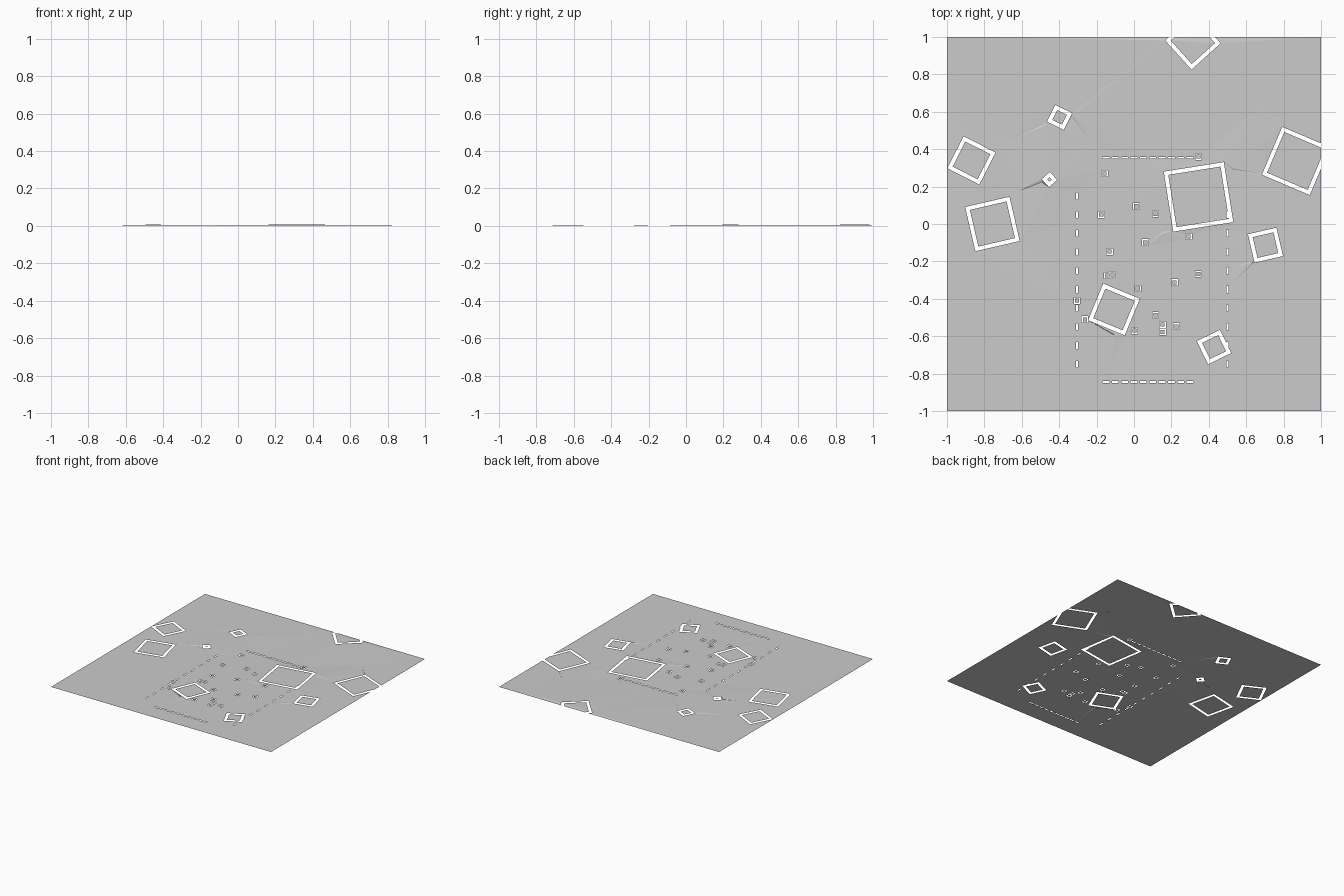
import bpy
from math import cos, sin, radians
from mathutils import Vector
from mathutils.geometry import delaunay_2d_cdt

if "Cube" in bpy.data.objects:
    bpy.data.objects.remove(bpy.data.objects["Cube"])

GROUND = 0.002
# large pads: centre x, centre y, outer side, angle, height
PADS = [
    (0.345, 0.145, 0.325, 9, 0.004), (0.315, 0.974, 0.21, 42, 0.006),
    (0.866, 0.337, 0.278, -23, 0.003), (0.703, -0.113, 0.156, 13, 0.003),
    (0.428, -0.658, 0.138, 26, 0.002), (-0.107, -0.457, 0.212, -22.5, 0.002),
    (-0.757, 0.0, 0.243, 13, 0.001), (-0.869, 0.34, 0.192, -27, 0.003),
    (-0.398, 0.57, 0.1, -26, 0.004), (-0.452, 0.238, 0.058, 42, 0.006)]
# small square tiles: centres
TILES = [
    (-.157, .27), (.345, .36), (.012, .095), (-.175, .05), (.115, .055),
    (.06, -.098), (.292, -.067), (-.13, -.148), (-.143, -.275), (-.115, -.27),
    (.345, -.267), (.217, -.312), (.02, -.345), (-.305, -.41), (-.263, -.51),
    (.115, -.488), (.153, -.538), (.153, -.577), (.227, -.547), (.003, -.57)]
# creases in the sheet: start at a pad corner, end in the open ground
CREASES = [
    (-.475, .535, -.675, .44), (-.33, .57, -.23, .44), (-.49, .225, -.62, .175),
    (-.112, -.59, -.135, -.81), (.16, -.04, .11, -.065), (.8, .52, .68, .63),
    (.63, -.2, .53, -.23), (.53, .29, .68, .27)]

verts, edges, heights = [], [], []


def add_loop(points, z):
    n = len(verts)
    for i, p in enumerate(points):
        verts.append(Vector(p))
        heights.append(z)
        edges.append((n + i, n + (i + 1) % len(points)))


class Rect:
    """Rotated rectangle used as a cut line."""
    def __init__(self, x, y, w, h, deg=0):
        self.x, self.y, self.w, self.h = x, y, w / 2, h / 2
        self.c, self.s = cos(radians(deg)), sin(radians(deg))

    def corners(self):
        return [(self.x + a * self.w * self.c - b * self.h * self.s,
                 self.y + a * self.w * self.s + b * self.h * self.c)
                for a, b in ((-1, -1), (1, -1), (1, 1), (-1, 1))]

    def contains(self, p):
        dx, dy = p.x - self.x, p.y - self.y
        return (abs(dx * self.c + dy * self.s) < self.w
                and abs(dy * self.c - dx * self.s) < self.h)


sheet = Rect(0, 0, 2, 2)
add_loop(sheet.corners(), GROUND)
rings, slots = [], []

# square ring slits around pads and tiles
for x, y, side, deg, z in PADS:
    rings.append((Rect(x, y, side, side, deg),
                  Rect(x, y, side - 0.042, side - 0.042, deg), "pad"))
    for r in rings[-1][:2]:
        add_loop(r.corners(), z)
for x, y in TILES:
    rings.append((Rect(x, y, 0.034, 0.034), Rect(x, y, 0.022, 0.022), "tile"))
    for r in rings[-1][:2]:
        add_loop(r.corners(), GROUND)

# dashed border slots
for i in range(10):
    for y in (0.355, -0.845):
        slots.append(Rect(-0.15 + i * 0.05, y, 0.036, 0.009))
    for x in (-0.305, 0.5):
        slots.append(Rect(x, 0.15 - i * 0.1, 0.009, 0.036))
for r in slots:
    add_loop(r.corners(), GROUND)

# thin raised creases
for x1, y1, x2, y2 in CREASES:
    d = Vector((y1 - y2, x2 - x1)).normalized() * 0.007
    add_loop([(x1, y1), (x2, y2), (x1 + d.x, y1 + d.y)], GROUND)
    heights[-1] = 0.005

pts, _, faces, origin, _, _ = delaunay_2d_cdt(verts, edges, [], 0, 1e-5)
coords = [(p.x, p.y, max((heights[k] for k in o), default=GROUND))
          for p, o in zip(pts, origin)]


def region(face):
    """Name of the part a triangle belongs to, or None in a slit."""
    c = sum((pts[i] for i in face), Vector((0, 0))) / 3
    if not sheet.contains(c) or any(s.contains(c) for s in slots):
        return None
    name = "ground_sheet"
    for i, (outer, inner, kind) in enumerate(rings):
        if inner.contains(c):
            name = f"{kind}_{i + 1}"
        elif outer.contains(c):
            return None
    return name


parts = {}
for f in faces:
    name = region(f)
    if name:
        parts.setdefault(name, []).append(f)

# one flat object per part
for name, tris in parts.items():
    used = sorted({i for t in tris for i in t})
    index = {v: k for k, v in enumerate(used)}
    mesh = bpy.data.meshes.new(name)
    mesh.from_pydata([coords[i] for i in used], [],
                     [[index[i] for i in t] for t in tris])
    mesh.update()
    bpy.context.collection.objects.link(bpy.data.objects.new(name, mesh))
